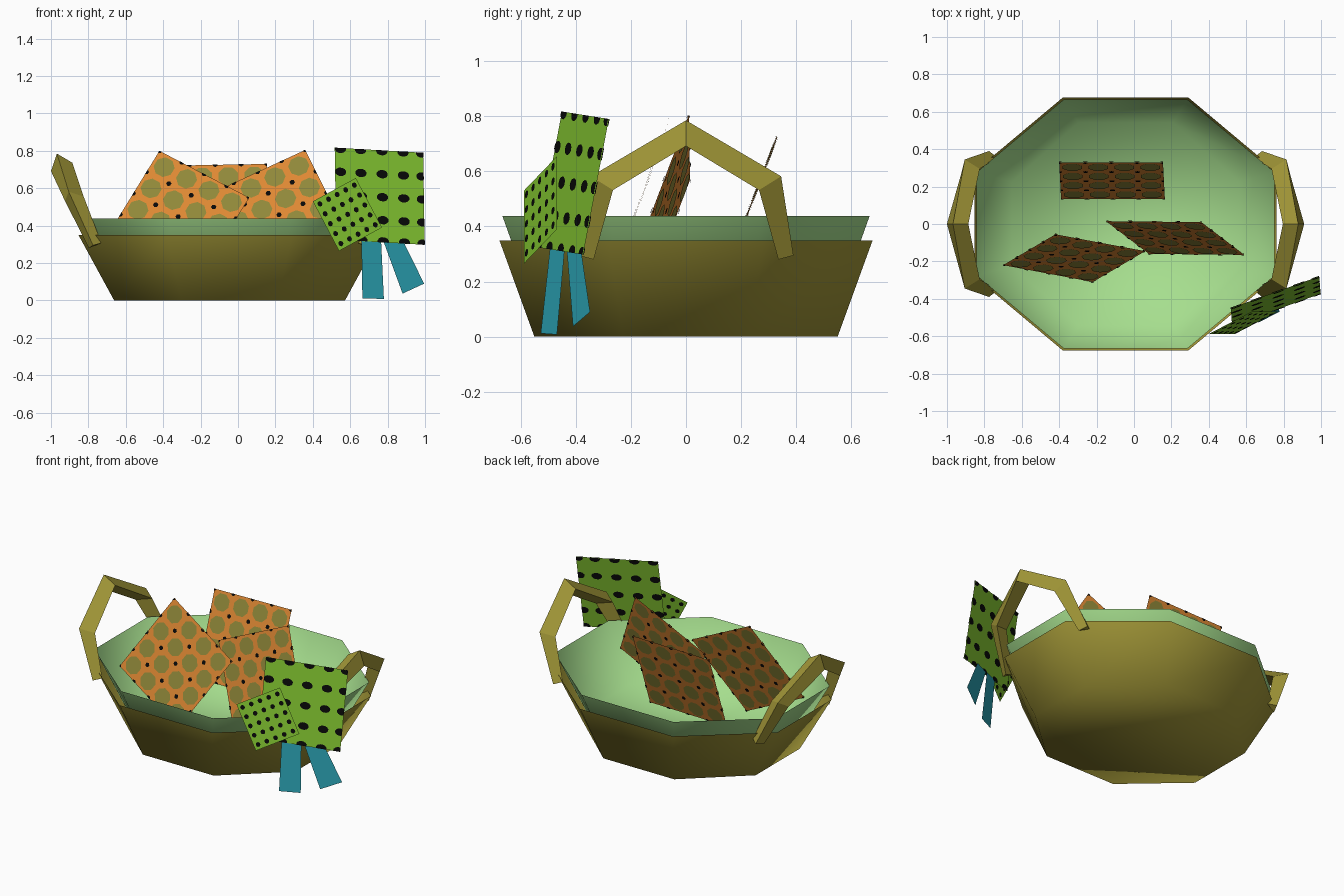
import bpy, bmesh, math
from mathutils import Vector

if "Cube" in bpy.data.objects:
    bpy.data.objects.remove(bpy.data.objects["Cube"])

CX = -0.045  # the basket sits slightly left of the bow


def mat(name, r, g, b):
    lin = [((c / 255 + 0.055) / 1.055) ** 2.4 if c > 10 else c / 3295 for c in (r, g, b)]
    m = bpy.data.materials.new(name)
    m.diffuse_color = (*lin, 1)
    m.use_nodes = True
    m.node_tree.nodes["Principled BSDF"].inputs["Base Color"].default_value = m.diffuse_color
    return m


OLIVE = mat("olive_wicker", 163, 152, 56)
MINT = mat("mint_liner", 166, 222, 142)
ORANGE = mat("orange_cloth", 225, 138, 52)
BLOB = mat("olive_print", 146, 138, 58)
GREEN = mat("lime_ribbon", 130, 196, 48)
BLACK = mat("black_dots", 8, 8, 8)
TEAL = mat("teal_ribbon", 44, 165, 182)


def make(name, verts, faces, mats, idx=None):
    me = bpy.data.meshes.new(name)
    me.from_pydata([tuple(v) for v in verts], [], faces)
    for m in mats:
        me.materials.append(m)
    if idx:
        for p, i in zip(me.polygons, idx):
            p.material_index = i
    ob = bpy.data.objects.new(name, me)
    bpy.context.collection.objects.link(ob)
    return ob


def recalc(ob):
    bm = bmesh.new()
    bm.from_mesh(ob.data)
    bmesh.ops.recalc_face_normals(bm, faces=bm.faces)
    bm.to_mesh(ob.data)
    bm.free()


# Octagonal tub: open top, closed floor, smooth shaded
def tub(name, bottom, top, material, inward):
    verts = []
    for hx, hy, z in (bottom, top):
        k = 1 / math.cos(math.pi / 8)
        for i in range(8):
            a = math.pi / 8 + i * math.pi / 4
            verts.append((CX + hx * k * math.cos(a), hy * k * math.sin(a), z))
    faces = [(i, (i + 1) % 8, 8 + (i + 1) % 8, 8 + i) for i in range(8)]
    faces.append(tuple(reversed(range(8))))
    if inward:
        faces = [tuple(reversed(f)) for f in faces]
    ob = make(name, verts, faces, [material])
    for p in ob.data.polygons:
        p.use_smooth = True
    return ob


tub("basket", (0.617, 0.55, 0.0), (0.808, 0.677, 0.35), OLIVE, False)
tub("basket_liner", (0.608, 0.542, 0.09), (0.797, 0.666, 0.438), MINT, True)


# Arched handles with a triangular cross-section, tilted outward
END = [(-0.775, 0.39, 0.295), (-0.797, 0.335, 0.28), (-0.73, 0.355, 0.308)]
SHOULDER = [(-0.905, 0.345, 0.582), (-0.925, 0.265, 0.532), (-0.825, 0.295, 0.555)]
APEX = [(-0.968, 0, 0.785), (-1.0, 0, 0.692), (-0.886, 0, 0.737)]


def handle(name, flip):
    def side(section, s):
        return [(2 * CX - x if flip else x, y * s, z) for x, y, z in section]
    rings = [side(END, -1), side(SHOULDER, -1), APEX and side(APEX, 1),
             side(SHOULDER, 1), side(END, 1)]
    verts = [v for r in rings for v in r]
    faces = [(3 * r + i, 3 * r + (i + 1) % 3, 3 * r + 3 + (i + 1) % 3, 3 * r + 3 + i)
             for r in range(4) for i in range(3)]
    faces += [(0, 1, 2), (12, 13, 14)]
    recalc(make(name, verts, faces, [OLIVE]))


handle("left_handle", False)
handle("right_handle", True)


# Flat cloth square with printed spots on both sides
# prints: list of (u positions, v positions, radius u, radius v, sides, material slot)
def cloth(name, corner, right, down, mats, prints):
    o, r, d = Vector(corner), Vector(right), Vector(down)
    o, r, d = o, r - o, d - o
    n = r.cross(d).normalized()
    verts = [o, o + d, o + d + r, o + r]
    faces, idx = [(0, 1, 2, 3)], [0]
    for us, vs, ru, rv, sides, slot in prints:
        for u in us:
            for v in vs:
                for s in (1, -1):
                    base = len(verts)
                    for k in range(sides):
                        a = (k + 0.5) * 2 * math.pi / sides
                        pu = min(1, max(0, u + ru * math.cos(a)))
                        pv = min(1, max(0, v + rv * math.sin(a)))
                        verts.append(o + r * pu + d * pv + n * s * (0.002 + 0.001 * slot))
                    f = list(range(base, base + sides))
                    faces.append(tuple(f if s < 0 else reversed(f)))
                    idx.append(slot)
    make(name, verts, faces, mats, idx)


# Three orange squares standing in the basket
quarters = [0.125, 0.375, 0.625, 0.875]
halves = [0.0, 0.25, 0.5, 0.75, 1.0]
print_orange = [(quarters, quarters, 0.102, 0.102, 8, 1),
                (halves, halves, 0.026, 0.026, 6, 2)]
for name, c, r, d in (
        ("left_cloth", (-0.42, -0.055, 0.80), (0.06, -0.145, 0.55), (-0.70, -0.22, 0.345)),
        ("right_cloth", (-0.15, 0.015, 0.57), (0.36, 0.01, 0.805), (0.08, -0.16, 0.11)),
        ("back_cloth", (-0.40, 0.33, 0.72), (0.155, 0.33, 0.73), (-0.39, 0.135, 0.21))):
    cloth(name, c, r, d, [ORANGE, BLOB, BLACK], print_orange)

# Spotted bow squares at the front right
cloth("large_bow_square", (0.517, -0.45, 0.817), (0.99, -0.28, 0.79), (0.525, -0.543, 0.325),
      [GREEN, BLACK],
      [([0.06, 0.29, 0.53, 0.77, 0.98], [0.01, 0.26, 0.51, 0.76, 0.99], 0.065, 0.046, 12, 1)])
fifths = [0.1, 0.3, 0.5, 0.7, 0.9]
cloth("small_bow_square", (0.40, -0.588, 0.53), (0.63, -0.468, 0.655), (0.54, -0.588, 0.265),
      [GREEN, BLACK], [(fifths, fifths, 0.05, 0.05, 8, 1)])

# Ribbon tails hanging below the bow
make("left_ribbon_tail",
     [(0.66, -0.493, 0.325), (0.665, -0.527, 0.012), (0.78, -0.468, 0.008), (0.765, -0.44, 0.32)],
     [(0, 1, 2, 3)], [TEAL])
make("right_ribbon_tail",
     [(0.78, -0.432, 0.31), (0.88, -0.41, 0.037), (0.995, -0.348, 0.09), (0.887, -0.38, 0.31)],
     [(0, 1, 2, 3)], [TEAL])
